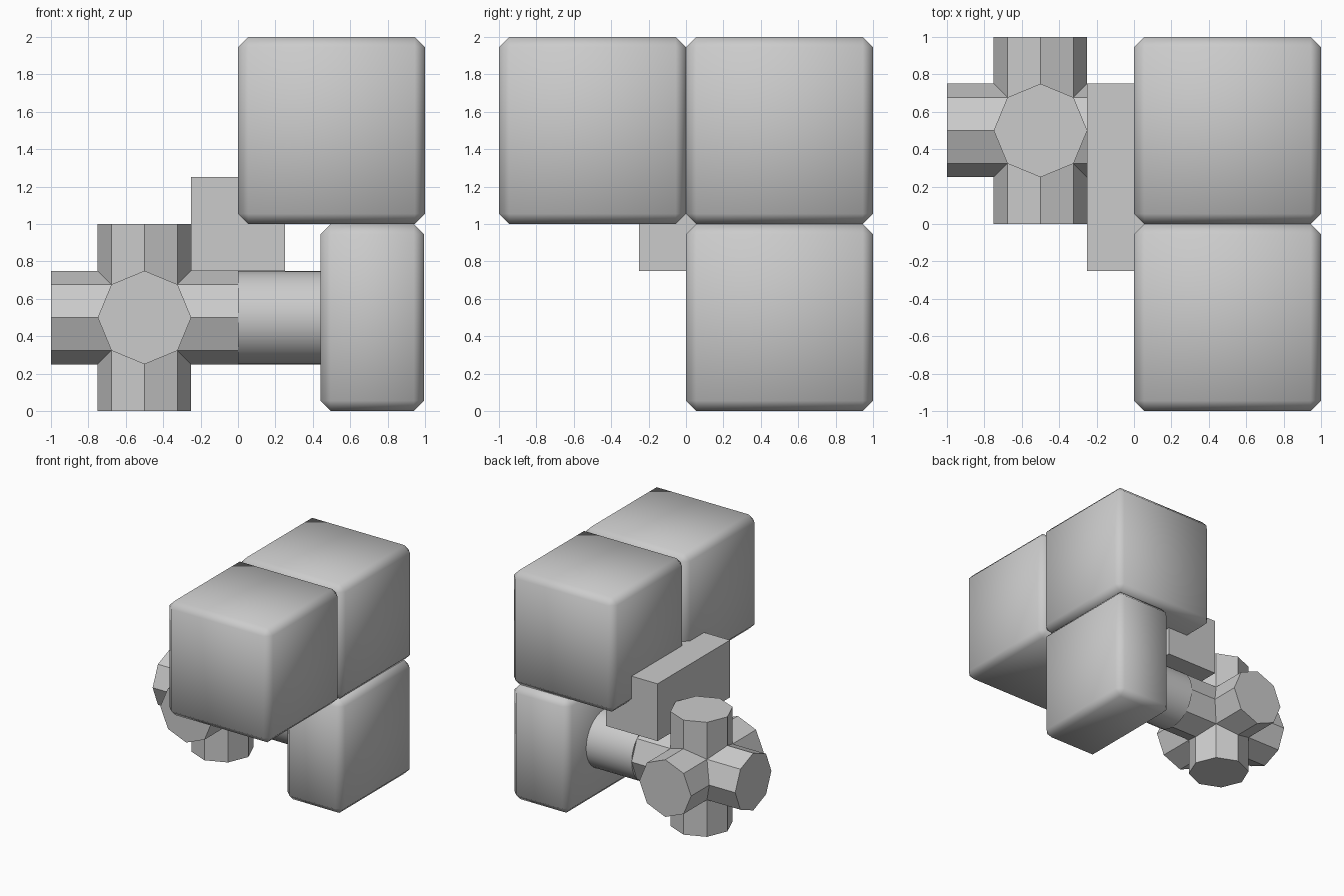
import bpy
from math import pi

if "Cube" in bpy.data.objects:
    bpy.data.objects.remove(bpy.data.objects["Cube"])


def box(name, lo, hi, bevel=0.0):
    """Box between two corners, with an optional soft-shaded chamfer."""
    size = [b - a for a, b in zip(lo, hi)]
    centre = [(a + b) / 2 for a, b in zip(lo, hi)]
    bpy.ops.mesh.primitive_cube_add(size=1, location=centre)
    ob = bpy.context.object
    ob.name = name
    ob.scale = size
    bpy.ops.object.transform_apply(location=False, rotation=False, scale=True)
    if bevel:
        bpy.ops.object.shade_smooth()
        mod = ob.modifiers.new("chamfer", 'BEVEL')
        mod.width = bevel
        mod.segments = 1
    return ob


def rod(name, sides, length, centre, rotation):
    """Rod of radius 0.25 with corners pointing along the axes."""
    bpy.ops.mesh.primitive_cylinder_add(vertices=sides, radius=0.25, depth=length,
                                        location=centre, rotation=rotation)
    ob = bpy.context.object
    ob.name = name
    return ob


# Chamfered blocks: two on top, a thinner one below
BEVEL = 0.055
box("upper_block_front", (0, -1, 1), (1, 0, 2), BEVEL)
box("upper_block_back", (0, 0, 1), (1, 1, 2), BEVEL)
box("lower_block", (0.44, 0, 0), (0.995, 1, 1), BEVEL)

# Bracket tucked into the lower edge of the upper blocks
box("bracket", (-0.25, -0.25, 0.75), (0.25, 0.75, 1.25))

# Smooth round shaft joining the lower block to the hub
rod("shaft", 32, 0.46, (0.23, 0.5, 0.5), (0, pi / 2, 0))
bpy.ops.object.shade_smooth_by_angle()

# Six-armed octagonal hub: three crossing rods merged into one
HUB = (-0.5, 0.5, 0.5)
hub = rod("pipe_hub", 8, 1, HUB, (0, 0, 0))
arms = [rod("hub_arm_x", 8, 1, HUB, (0, pi / 2, 0)),
        rod("hub_arm_y", 8, 1, HUB, (pi / 2, 0, 0))]
bpy.context.view_layer.objects.active = hub
for arm in arms:
    mod = hub.modifiers.new("union", 'BOOLEAN')
    mod.operation = 'UNION'
    mod.solver = 'EXACT'
    mod.object = arm
    bpy.ops.object.modifier_apply(modifier=mod.name)
    bpy.data.objects.remove(arm)
